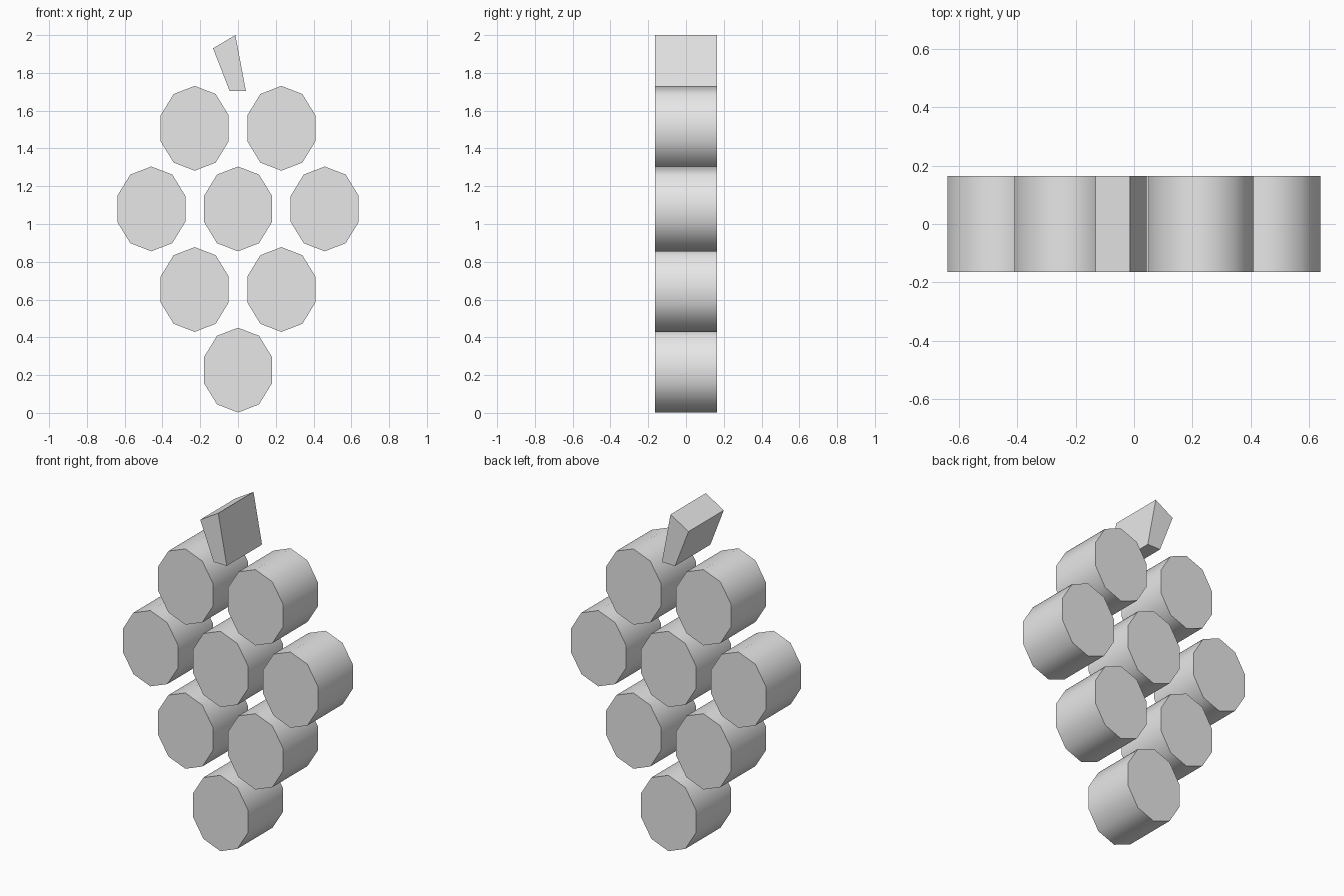
import bpy
import bmesh
import math

DEPTH = 0.33           # front-to-back thickness of every part
HALF_W, HALF_H = 0.189, 0.2245

if "Cube" in bpy.data.objects:
    bpy.data.objects.remove(bpy.data.objects["Cube"], do_unlink=True)

grey = bpy.data.materials.new("light_grey")
grey.use_nodes = True
grey.diffuse_color = (0.8, 0.8, 0.8, 1)
grey.node_tree.nodes["Principled BSDF"].inputs["Base Color"].default_value = grey.diffuse_color


def add_grape(name, x, z):
    """Ten-sided drum lying front to back, taller than wide."""
    bpy.ops.mesh.primitive_cylinder_add(
        vertices=10, radius=1, depth=DEPTH,
        location=(x, 0, z), rotation=(math.pi / 2, 0, 0))
    grape = bpy.context.object
    grape.name = name
    grape.scale = (HALF_W, HALF_H, 1)
    bpy.ops.object.transform_apply(location=False, rotation=True, scale=True)
    grape.data.materials.append(grey)
    # Rounded sides, crisp rims
    bpy.ops.object.shade_smooth_by_angle(angle=math.radians(55))


def add_stem(profile):
    """Slanted block: front profile extruded through the thickness."""
    bm = bmesh.new()
    face = bm.faces.new([bm.verts.new((x, -DEPTH / 2, z)) for x, z in profile])
    side = bmesh.ops.extrude_face_region(bm, geom=[face])["geom"]
    moved = [v for v in side if isinstance(v, bmesh.types.BMVert)]
    bmesh.ops.translate(bm, verts=moved, vec=(0, DEPTH, 0))
    bmesh.ops.recalc_face_normals(bm, faces=bm.faces)
    mesh = bpy.data.meshes.new("stem")
    bm.to_mesh(mesh)
    bm.free()
    mesh.materials.append(grey)
    bpy.context.collection.objects.link(bpy.data.objects.new("stem", mesh))


# Bunch of grapes, from the bottom row up
SPACING_X, SPACING_Z = 0.459, 0.4267
for row, count in enumerate((1, 2, 3, 2)):
    for i in range(count):
        x = (i - (count - 1) / 2) * SPACING_X
        add_grape(f"grape_row{row + 1}_{i + 1}", x, 0.2265 + row * SPACING_Z)

# Stem
add_stem([(-0.044, 1.703), (0.042, 1.703), (-0.014, 2.0), (-0.132, 1.93)])
